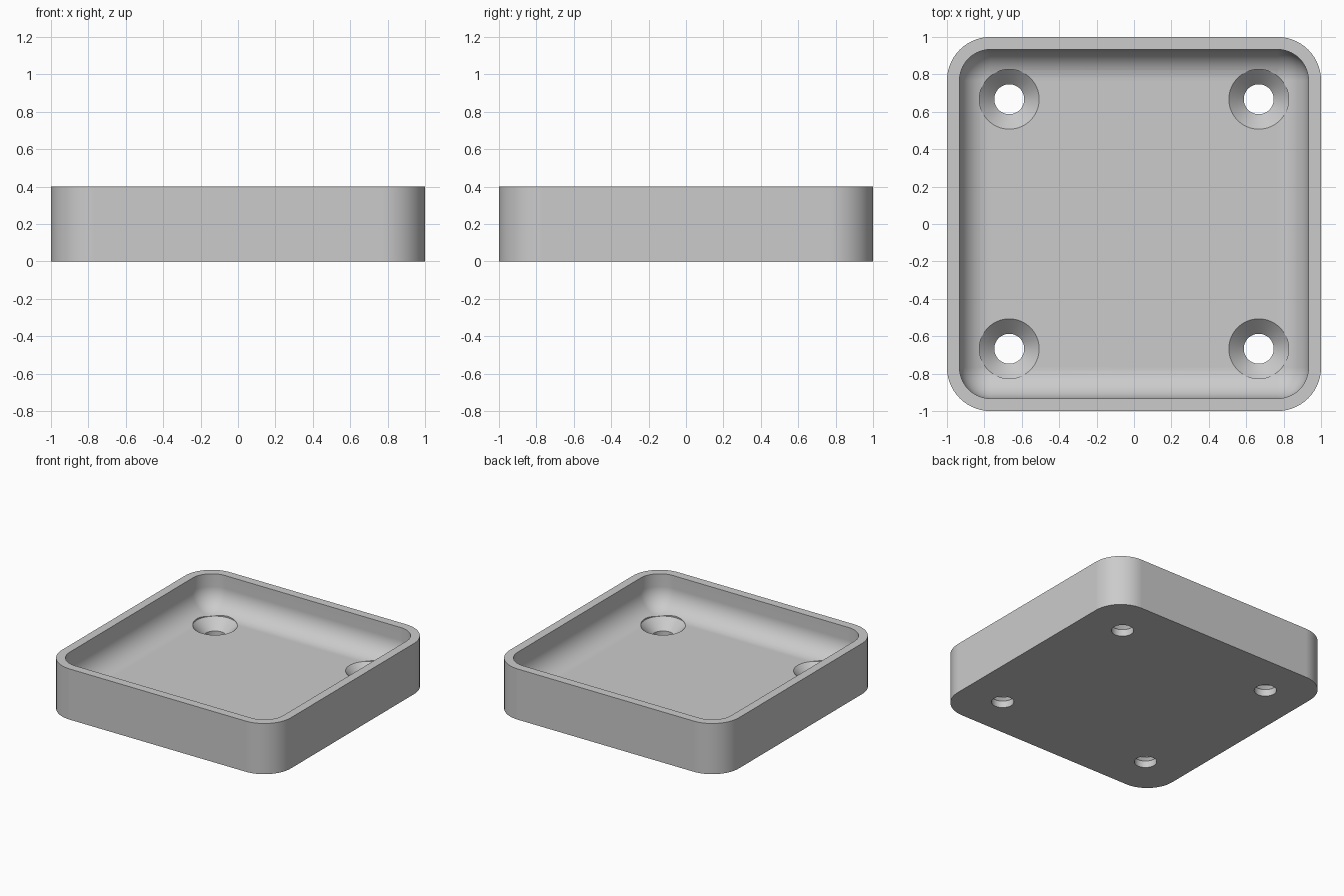
import bpy
import bmesh
from math import cos, sin, pi, radians

HEIGHT, WALL, FLOOR = 0.4, 0.067, 0.133
OUTER_R = 0.233
INNER_R = OUTER_R - WALL      # inner corner radius, also the floor fillet
HOLE_POS, HOLE_R, SINK_R = 0.667, 0.08, 0.16
STEPS = 14

if "Cube" in bpy.data.objects:
    bpy.data.objects.remove(bpy.data.objects["Cube"], do_unlink=True)

grey = bpy.data.materials.new("light grey")
grey.use_nodes = True
colour = (0.6, 0.6, 0.6, 1)
grey.diffuse_color = colour
grey.node_tree.nodes["Principled BSDF"].inputs["Base Color"].default_value = colour


def rounded_square(bm, half, radius, z):
    """Ring of vertices around a square with rounded corners."""
    ring = []
    for corner, (sx, sy) in enumerate([(1, 1), (-1, 1), (-1, -1), (1, -1)]):
        for i in range(STEPS + 1):
            a = (corner + i / STEPS) * pi / 2
            c = half - radius
            ring.append(bm.verts.new((sx * c + radius * cos(a), sy * c + radius * sin(a), z)))
    return ring


def circle(bm, radius, z, x, y, count=64):
    return [bm.verts.new((x + radius * cos(2 * pi * i / count),
                          y + radius * sin(2 * pi * i / count), z)) for i in range(count)]


def loft(bm, rings):
    """Skin the rings in order and cap both ends."""
    for a, b in zip(rings, rings[1:]):
        for i in range(len(a)):
            j = (i + 1) % len(a)
            bm.faces.new((a[i], a[j], b[j], b[i]))
    bm.faces.new(rings[0][::-1])
    bm.faces.new(rings[-1])


def make_object(bm, name):
    bmesh.ops.remove_doubles(bm, verts=bm.verts, dist=0.0001)
    bmesh.ops.recalc_face_normals(bm, faces=bm.faces)
    mesh = bpy.data.meshes.new(name)
    bm.to_mesh(mesh)
    bm.free()
    mesh.materials.append(grey)
    obj = bpy.data.objects.new(name, mesh)
    bpy.context.collection.objects.link(obj)
    return obj


# Tray: outer wall, flat rim, inner wall and a rounded transition to the floor
bm = bmesh.new()
rings = [rounded_square(bm, 1, OUTER_R, 0),
         rounded_square(bm, 1, OUTER_R, HEIGHT),
         rounded_square(bm, 1 - WALL, INNER_R, HEIGHT)]
for i in range(STEPS + 1):
    a = i / STEPS * pi / 2
    inset = INNER_R * (1 - cos(a))
    rings.append(rounded_square(bm, 1 - WALL - inset, INNER_R - inset,
                                FLOOR + INNER_R * (1 - sin(a))))
loft(bm, rings)
tray = make_object(bm, "tray")

# Countersunk screw holes, one near each corner
bm = bmesh.new()
for x in (-HOLE_POS, HOLE_POS):
    for y in (-HOLE_POS, HOLE_POS):
        profile = [(HOLE_R, -0.1), (HOLE_R, FLOOR - 0.08), (SINK_R, FLOOR), (SINK_R, HEIGHT + 0.1)]
        loft(bm, [circle(bm, r, z, x, y) for r, z in profile])
cutter = make_object(bm, "screw_hole_cutter")
cutter.hide_render = True

bpy.ops.object.select_all(action="DESELECT")
tray.select_set(True)
bpy.context.view_layer.objects.active = tray
holes = tray.modifiers.new("screw holes", "BOOLEAN")
holes.operation = "DIFFERENCE"
holes.solver = "EXACT"
holes.object = cutter
bpy.ops.object.modifier_apply(modifier=holes.name)
bpy.data.objects.remove(cutter, do_unlink=True)

# Smooth curved walls while keeping rim and hole edges crisp
bpy.ops.object.shade_smooth_by_angle(angle=radians(30))
normals = tray.modifiers.new("flat floor shading", "WEIGHTED_NORMAL")
normals.keep_sharp = True
